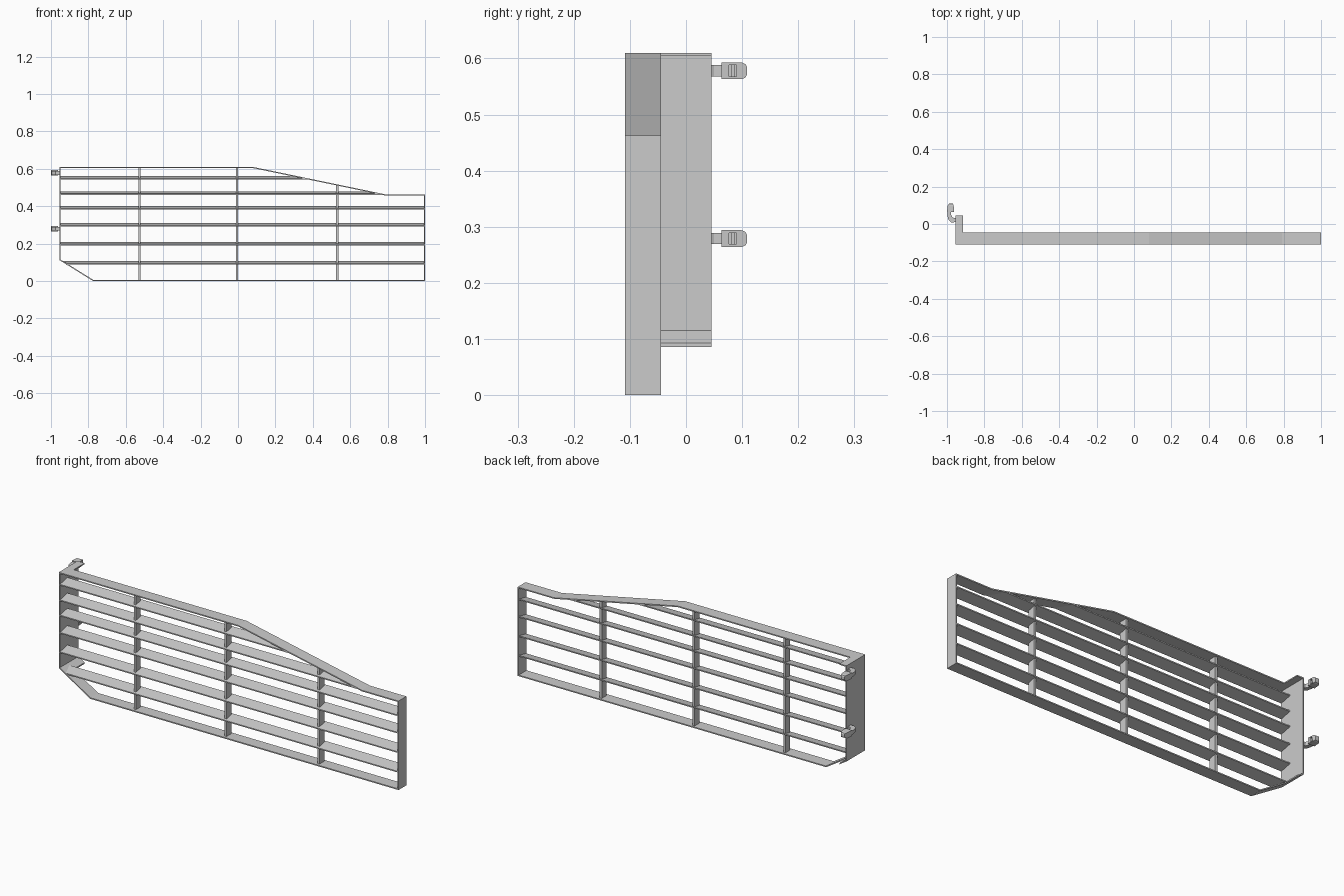
import bpy, bmesh
from mathutils import Vector

if "Cube" in bpy.data.objects:
    bpy.data.objects.remove(bpy.data.objects["Cube"])

T = 0.006                      # sheet thickness
YF, YB, YR = -0.109, -0.045, 0.045   # frame front, frame back, side return back
# Outline (x, z), counter-clockwise seen from the front
OUTLINE = [(-0.955, 0.61), (-0.955, 0.112), (-0.775, 0.0), (1.0, 0.0),
           (1.0, 0.463), (0.79, 0.463), (0.08, 0.61)]


def finish(name, bm):
    bmesh.ops.recalc_face_normals(bm, faces=bm.faces)
    me = bpy.data.meshes.new(name)
    bm.to_mesh(me)
    bm.free()
    ob = bpy.data.objects.new(name, me)
    bpy.context.collection.objects.link(ob)
    return ob


def loft(name, a, b):
    """Solid between two matching polygons."""
    bm = bmesh.new()
    va, vb = [bm.verts.new(p) for p in a], [bm.verts.new(p) for p in b]
    bm.faces.new(va)
    bm.faces.new(vb[::-1])
    n = len(a)
    for i in range(n):
        j = (i + 1) % n
        bm.faces.new((va[i], vb[i], vb[j], va[j]))
    return finish(name, bm)


def box(name, lo, hi):
    p = [(lo[0], lo[1]), (hi[0], lo[1]), (hi[0], hi[1]), (lo[0], hi[1])]
    return loft(name, [(x, y, lo[2]) for x, y in p], [(x, y, hi[2]) for x, y in p])


def inset(points, d):
    """Mitred inward offset of a closed outline."""
    out, n = [], len(points)
    for i in range(n):
        p, q, r = (Vector(points[k % n]) for k in (i - 1, i, i + 1))
        e, f = (q - p).normalized(), (r - q).normalized()
        n1, n2 = Vector((-e.y, e.x)), Vector((-f.y, f.x))
        out.append(tuple(q + (n1 + n2) * (d / (1 + n1.dot(n2)))))
    return out


def x_right(z):
    return 1.0 - T if z < 0.463 - T else 0.08 + (0.607 - z) * 0.71 / 0.147


def x_left(z):
    return max(-0.955 + T, -0.955 + T + (0.112 - z) * 0.18 / 0.112)


def z_top(x):
    return 0.607 if x < 0.08 else 0.607 - (x - 0.08) * 0.147 / 0.71


# Outer frame band
INNER = inset(OUTLINE, T)
bm = bmesh.new()
rings = [[bm.verts.new((x, y, z)) for x, z in pts]
         for pts, y in ((OUTLINE, YF), (OUTLINE, YB), (INNER, YB), (INNER, YF))]
for k in range(4):
    a, b = rings[k], rings[(k + 1) % 4]
    for i in range(len(a)):
        j = (i + 1) % len(a)
        bm.faces.new((a[i], a[j], b[j], b[i]))
finish("outer_frame", bm)

# C-shaped side return: end plate with top and sloped bottom lips
lip = [(-0.914, 0.61), (-0.955, 0.61), (-0.955, 0.112), (-0.914, 0.086),
       (-0.914, 0.086 + T * 1.17), (-0.955 + T, INNER[1][1]),
       (-0.955 + T, 0.61 - T), (-0.914, 0.61 - T)]
loft("side_return", [(x, YB, z) for x, z in lip], [(x, YR, z) for x, z in lip])

# Tilted slats, low at the front and trimmed to the sloping frame edges
for i, zl in enumerate((0.089, 0.191, 0.382, 0.292, 0.461, 0.542)):
    prof = [(YF + 0.002, zl), (YB - 0.002, zl + 0.013),
            (YB - 0.002, zl + 0.019), (YF + 0.002, zl + 0.006)]
    loft(f"slat_{i + 1}", [(x_left(z), y, z) for y, z in prof],
         [(min(x_right(z), 0.994), y, z) for y, z in prof])

# Upright dividers
for i, x in enumerate((-0.527, -0.005, 0.53)):
    w = 0.006
    prof = [(x - w, 0.003), (x + w, 0.003), (x + w, z_top(x + w)), (x - w, z_top(x - w))]
    loft(f"divider_{i + 1}", [(a, -0.095, z) for a, z in prof],
         [(a, -0.056, z) for a, z in prof])

# Hinge hooks: curved arm, slotted rounded head and pin
ARM = [(-0.954, 0.010), (-0.976, 0.008), (-0.992, 0.022), (-0.998, 0.045),
       (-0.998, 0.072), (-0.978, 0.072), (-0.978, 0.050), (-0.970, 0.034), (-0.954, 0.032)]
HEAD = [(0.063, -0.015), (0.099, -0.015), (0.106, -0.012), (0.109, -0.006),
        (0.109, 0.006), (0.106, 0.012), (0.099, 0.015), (0.063, 0.015)]
for name, zc in (("upper", 0.578), ("lower", 0.279)):
    loft(f"{name}_hinge_arm", [(x, y, zc - 0.010) for x, y in ARM],
         [(x, y, zc + 0.010) for x, y in ARM])
    # head leans slightly inward at its tip
    head = loft(f"{name}_hinge_head",
                [(-1.0 + max(0, y - 0.095) * 0.9, y, zc + z) for y, z in HEAD],
                [(-0.962 - max(0, y - 0.095) * 0.5, y, zc + z) for y, z in HEAD])
    slot = box(f"{name}_slot_cutter", (-0.985, 0.077, zc - 0.010), (-0.94, 0.090, zc + 0.010))
    slot.hide_render = True
    slot.hide_set(True)
    cut = head.modifiers.new("slot", 'BOOLEAN')
    cut.operation, cut.object, cut.solver = 'DIFFERENCE', slot, 'EXACT'
    box(f"{name}_hinge_pin", (-0.985, 0.080, zc - 0.0101), (-0.975, 0.087, zc + 0.0101))
